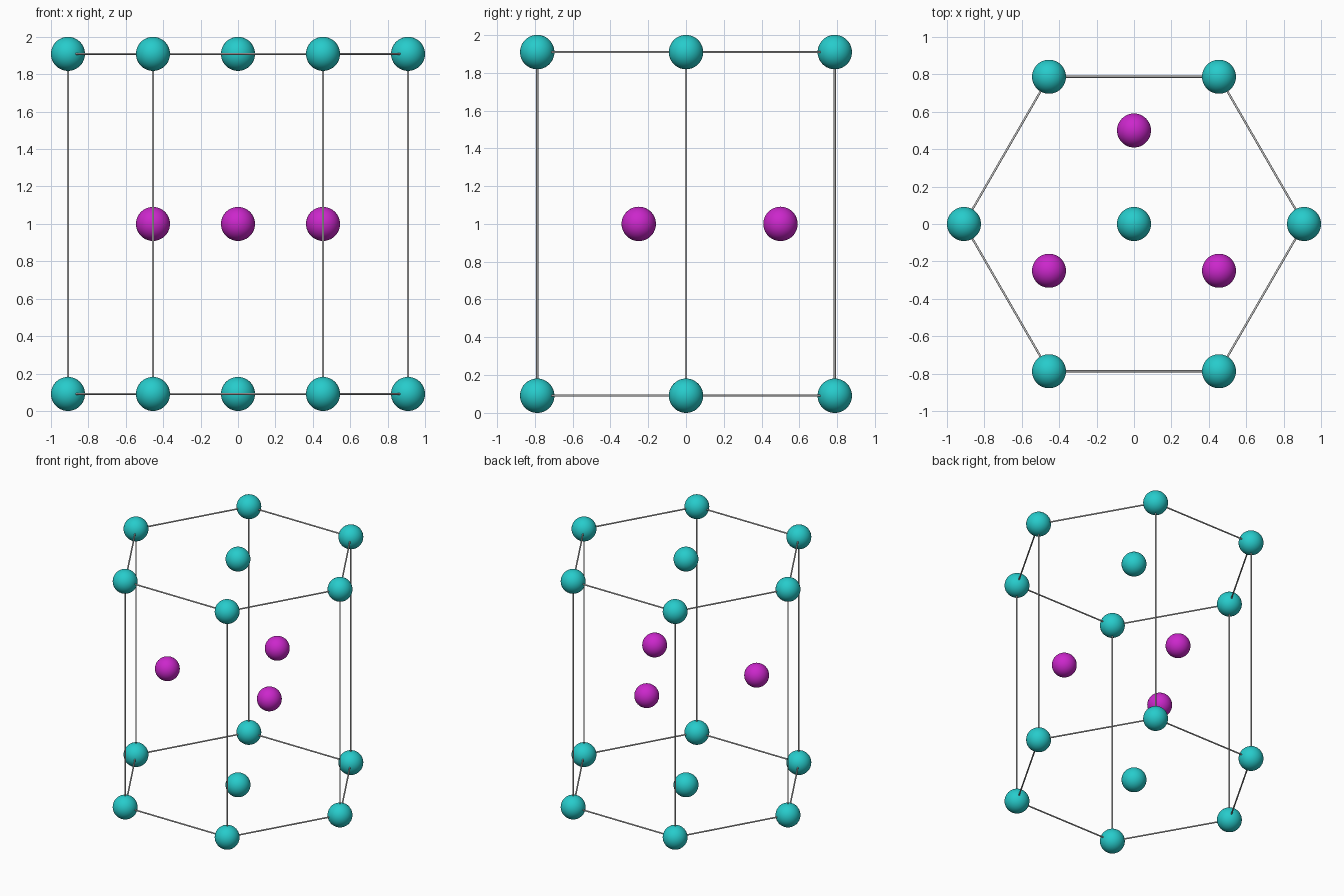
import bpy
from math import cos, sin, radians
from mathutils import Vector

if "Cube" in bpy.data.objects:
    bpy.data.objects.remove(bpy.data.objects["Cube"])

R = 1 / 11          # ball radius
A = 10 * R          # hexagon edge length
ROD = 0.0055        # rod radius
Z_LOW, Z_MID, Z_HIGH = R, 1.0, 2 - R


def material(name, rgb):
    m = bpy.data.materials.new(name)
    m.diffuse_color = (*rgb, 1)
    m.use_nodes = True
    m.node_tree.nodes["Principled BSDF"].inputs["Base Color"].default_value = m.diffuse_color
    return m


TEAL = material("teal", (0.02, 0.6, 0.6))
PURPLE = material("purple", (0.6, 0.02, 0.6))


def ball(name, pos, mat):
    bpy.ops.mesh.primitive_uv_sphere_add(segments=48, ring_count=24, radius=R, location=pos)
    ob = bpy.context.object
    ob.name = name
    ob.data.materials.append(mat)
    bpy.ops.object.shade_smooth()


def rod(name, a, b):
    a, b = Vector(a), Vector(b)
    bpy.ops.mesh.primitive_cylinder_add(vertices=16, radius=ROD, depth=(b - a).length,
                                        location=(a + b) / 2)
    ob = bpy.context.object
    ob.name = name
    ob.rotation_euler = (b - a).to_track_quat('Z', 'Y').to_euler()
    bpy.ops.object.shade_smooth_by_angle(angle=radians(40))


corners = [(A * cos(radians(60 * i)), A * sin(radians(60 * i))) for i in range(6)]

# Bottom and top hexagon layers: corner balls, centre ball and edge rods
for layer, z in (("bottom", Z_LOW), ("top", Z_HIGH)):
    ball(f"{layer}_centre_ball", (0, 0, z), TEAL)
    for i, c in enumerate(corners):
        ball(f"{layer}_corner_ball_{i + 1}", (*c, z), TEAL)
        rod(f"{layer}_edge_rod_{i + 1}", (*c, z), (*corners[(i + 1) % 6], z))

# Vertical rods joining the layers
for i, c in enumerate(corners):
    rod(f"vertical_rod_{i + 1}", (*c, Z_LOW), (*c, Z_HIGH))

# Three balls in the middle layer
for i, p in enumerate([(0, 0.5), (-A / 2, -0.25), (A / 2, -0.25)]):
    ball(f"middle_ball_{i + 1}", (*p, Z_MID), PURPLE)
